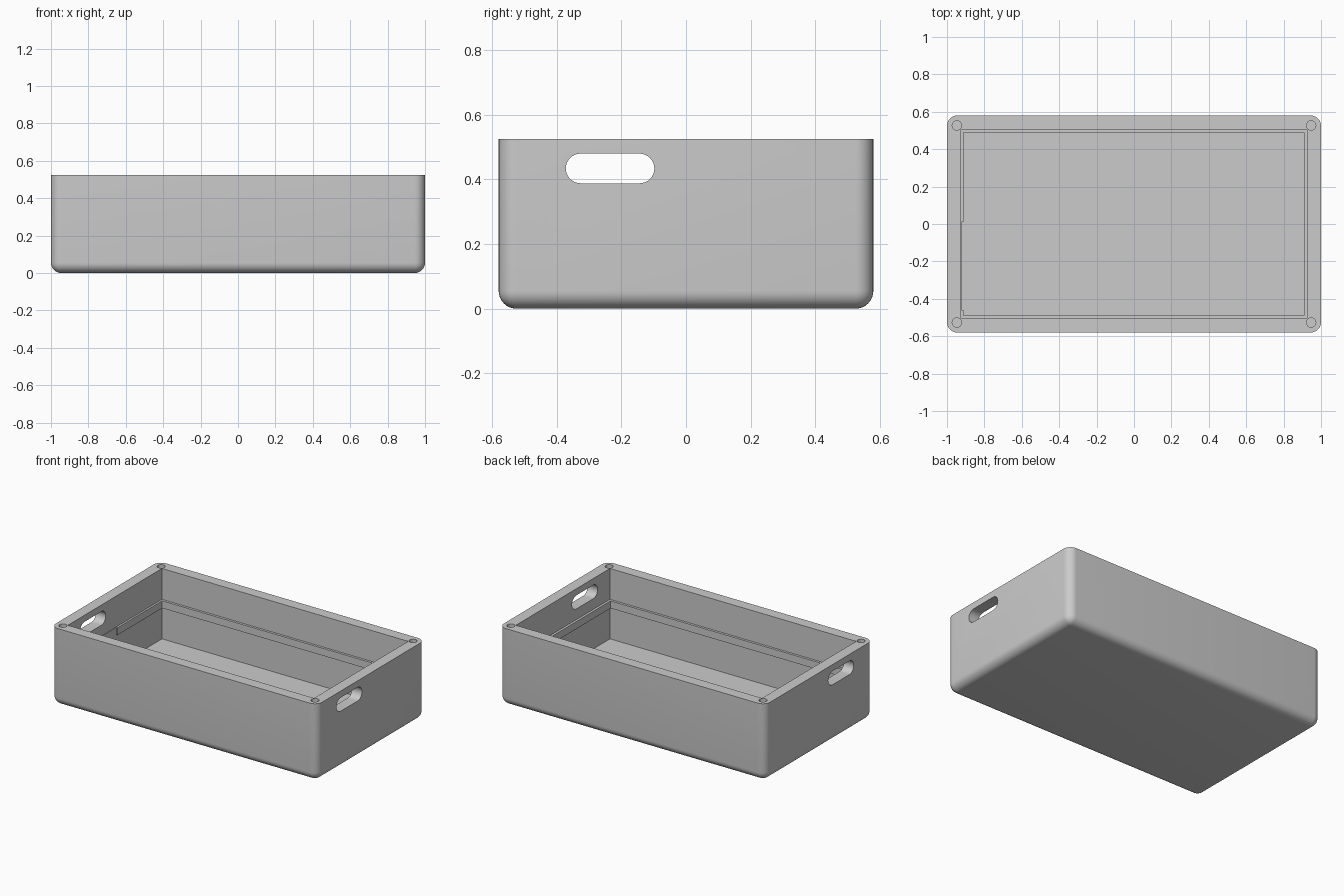
import bpy
import bmesh
import math
from mathutils import Matrix

default = bpy.data.objects.get("Cube")
if default:
    bpy.data.objects.remove(default, do_unlink=True)

HX, HY, H = 1.0, 0.58, 0.525      # outer half sizes and height
IX, IY, FLOOR = 0.925, 0.505, 0.047  # cavity half sizes and floor height
RADIUS = 0.055
LIP_LOW, LIP_HIGH, LIP = 0.265, 0.315, 0.016

grey = bpy.data.materials.new("plain grey")
grey.use_nodes = True
colour = (0.6, 0.6, 0.6, 1)
grey.diffuse_color = colour
grey.node_tree.nodes["Principled BSDF"].inputs["Base Color"].default_value = colour


def add_box(bm, low, high):
    """Add an axis-aligned box between two corners."""
    size = [b - a for a, b in zip(low, high)]
    mid = [(a + b) / 2 for a, b in zip(low, high)]
    matrix = Matrix.Translation(mid) @ Matrix.Diagonal((*size, 1))
    bmesh.ops.create_cube(bm, size=1, matrix=matrix)


def make_object(name, bm):
    mesh = bpy.data.meshes.new(name)
    bm.to_mesh(mesh)
    bm.free()
    mesh.materials.append(grey)
    obj = bpy.data.objects.new(name, mesh)
    bpy.context.collection.objects.link(obj)
    return obj


def activate(obj):
    bpy.ops.object.select_all(action='DESELECT')
    obj.select_set(True)
    bpy.context.view_layer.objects.active = obj


def cut(target, cutter):
    """Subtract the cutter from the target, then discard it."""
    cutter.hide_render = True
    mod = target.modifiers.new("cut", 'BOOLEAN')
    mod.operation = 'DIFFERENCE'
    mod.solver = 'EXACT'
    mod.object = cutter
    activate(target)
    bpy.ops.object.modifier_apply(modifier=mod.name)
    bpy.data.objects.remove(cutter, do_unlink=True)


# Tray body: rounded below and at the corners, sharp at the rim
bm = bmesh.new()
add_box(bm, (-HX, -HY, 0), (HX, HY, H))
soft = [e for e in bm.edges if any(v.co.z < 0.01 for v in e.verts)]
bmesh.ops.bevel(bm, geom=soft, offset=RADIUS, segments=8, profile=0.5,
                affect='EDGES')
body = make_object("tray_body", bm)

# Hollow interior
bm = bmesh.new()
add_box(bm, (-IX, -IY, FLOOR), (IX, IY, H + 0.1))
cut(body, make_object("cavity_cutter", bm))

# Round-ended handle slot through both end walls
slot_r, slot_z = 0.046, 0.434
bm = bmesh.new()
ring = []
for centre, start in ((-0.144, math.pi / 2), (-0.326, math.pi * 1.5)):
    for i in range(17):
        a = start - math.pi * i / 16
        ring.append(bm.verts.new((-1.2, centre + slot_r * math.cos(a),
                                  slot_z + slot_r * math.sin(a))))
cap = bm.faces.new(ring)
side = bmesh.ops.extrude_face_region(bm, geom=[cap])["geom"]
bmesh.ops.translate(bm, vec=(2.4, 0, 0),
                    verts=[v for v in side if isinstance(v, bmesh.types.BMVert)])
bmesh.ops.recalc_face_normals(bm, faces=bm.faces)
cut(body, make_object("slot_cutter", bm))

# Round sockets in the rim corners
bm = bmesh.new()
for sx in (-1, 1):
    for sy in (-1, 1):
        place = Matrix.Translation((sx * 0.947, sy * 0.527, H))
        bmesh.ops.create_cone(bm, cap_ends=True, segments=32, radius1=0.025,
                              radius2=0.025, depth=0.1, matrix=place)
cut(body, make_object("socket_cutter", bm))

activate(body)
bpy.ops.object.shade_smooth_by_angle(angle=math.radians(30))

# Inner ledge around the walls, with a shallower stretch on the -x wall
SINK = 0.005
bm = bmesh.new()
for s in (-1, 1):
    ys = sorted((s * (IY + SINK), s * (IY - LIP)))
    add_box(bm, (-IX - SINK, ys[0], LIP_LOW), (IX + SINK, ys[1], LIP_HIGH))
end = IY - LIP
add_box(bm, (IX - LIP, -end, LIP_LOW), (IX + SINK, end, LIP_HIGH))
for y0, y1, depth in ((-end, -0.46, LIP - 0.003), (-0.46, 0.01, 0.004),
                      (0.01, end, LIP - 0.003)):
    add_box(bm, (-IX - SINK, y0, LIP_LOW), (-IX + depth, y1, LIP_HIGH))
make_object("inner_ledge", bm)
